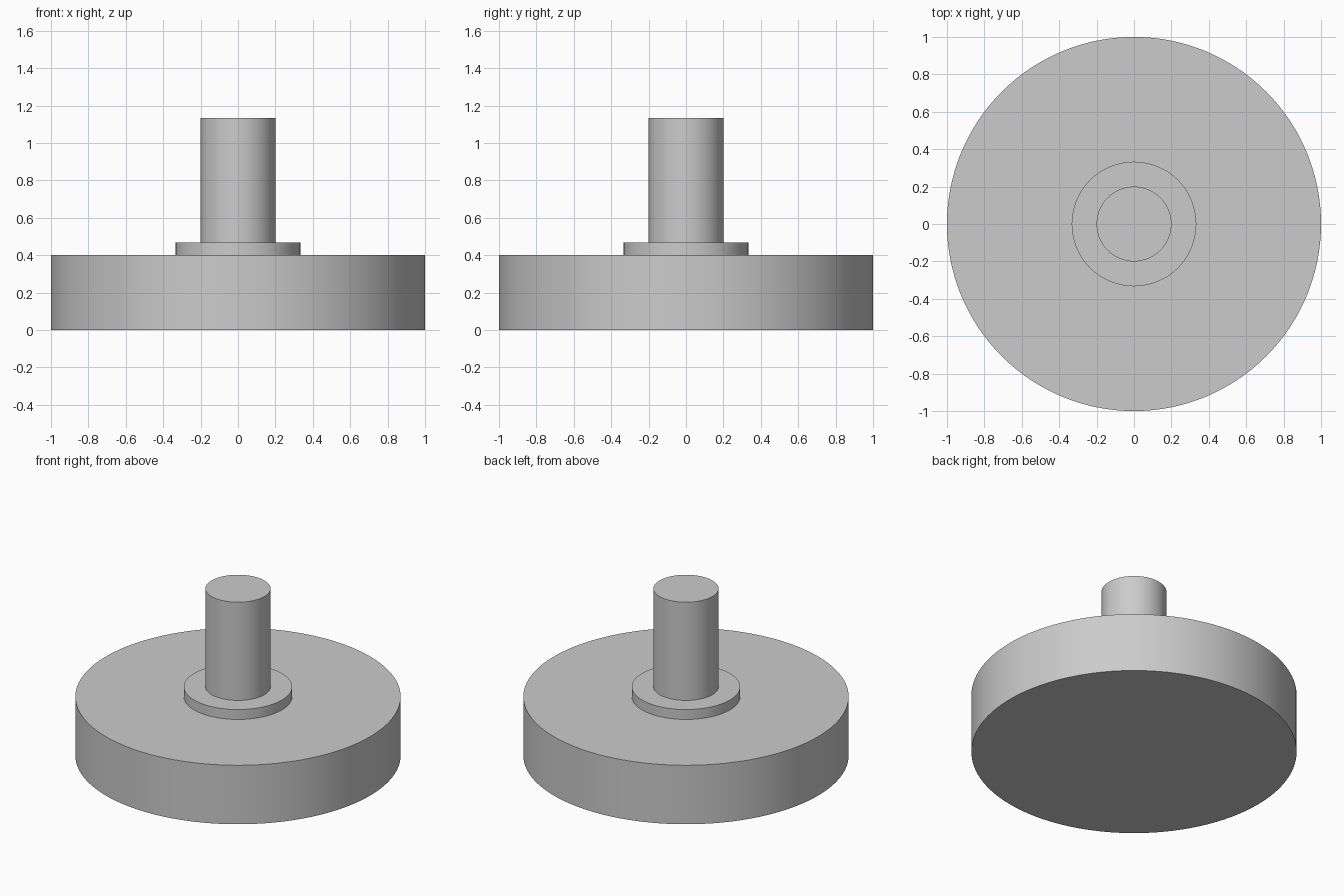
import bpy
import math

cube = bpy.data.objects.get("Cube")
if cube:
    bpy.data.objects.remove(cube, do_unlink=True)

grey = bpy.data.materials.new("plain grey")
grey.use_nodes = True
colour = (0.6, 0.6, 0.6, 1)
grey.diffuse_color = colour
grey.node_tree.nodes["Principled BSDF"].inputs["Base Color"].default_value = colour


def disc(name, radius, bottom, top):
    """Upright round part with smooth sides and sharp rims."""
    bpy.ops.mesh.primitive_cylinder_add(
        vertices=128, radius=radius, depth=top - bottom,
        location=(0, 0, (bottom + top) / 2))
    part = bpy.context.object
    part.name = name
    part.data.materials.append(grey)
    bpy.ops.object.shade_smooth_by_angle(angle=math.radians(30))
    return part


# Wide base, thin collar and central shaft, stacked
disc("base_disc", 1.0, 0, 0.4)
disc("collar", 0.333, 0.4, 0.467)
disc("shaft", 0.2, 0.467, 1.133)
